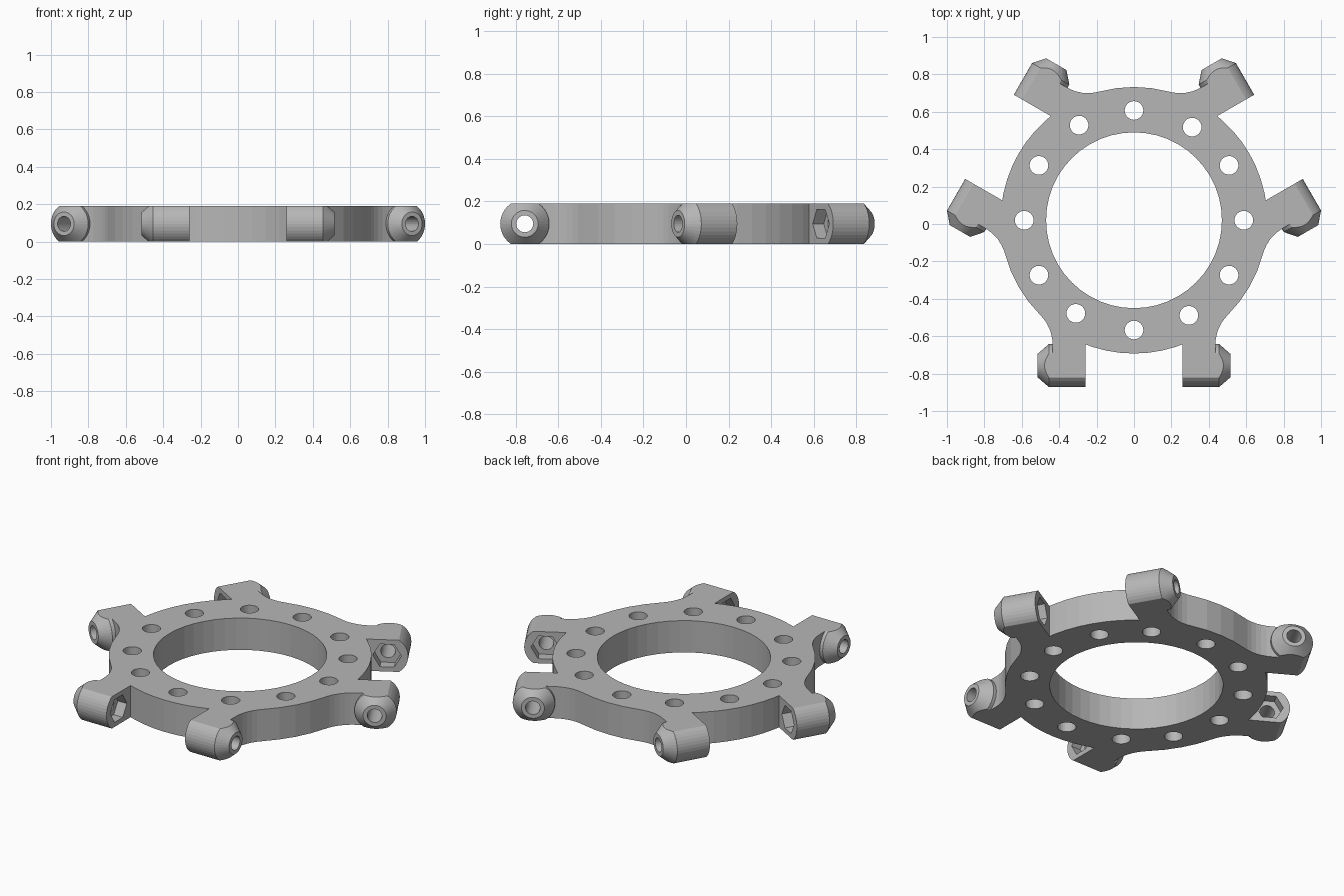
import bpy, bmesh
from math import sin, cos, pi, radians, sqrt
from mathutils import Matrix, Vector

cube = bpy.data.objects.get("Cube")
if cube:
    bpy.data.objects.remove(cube, do_unlink=True)

HEIGHT, MID = 0.19, 0.095
CENTRE = Matrix.Translation((0, 0.02, 0))
INNER, OUTER, HOLE_CIRCLE = 0.47, 0.7125, 0.587
NECK_IN, NECK_OUT, LUG_Y = 0.26, 0.435, -0.777

grey = bpy.data.materials.new("light grey")
grey.use_nodes = True
colour = (0.47, 0.47, 0.47, 1)
grey.diffuse_color = colour
grey.node_tree.nodes["Principled BSDF"].inputs["Base Color"].default_value = colour


def finish(bm, name, matrix):
    bmesh.ops.transform(bm, matrix=CENTRE @ matrix, verts=bm.verts)
    bmesh.ops.recalc_face_normals(bm, faces=bm.faces)
    mesh = bpy.data.meshes.new(name)
    bm.to_mesh(mesh)
    bm.free()
    mesh.materials.append(grey)
    obj = bpy.data.objects.new(name, mesh)
    bpy.context.collection.objects.link(obj)
    return obj


def turned(name, profile, sides, matrix, trim=False):
    """Solid turned around the x axis from (x, radius) pairs."""
    bm = bmesh.new()
    rings = [[bm.verts.new((x, r * cos(2 * pi * i / sides), r * sin(2 * pi * i / sides)))
              for i in range(sides)] for x, r in profile]
    for a, b in zip(rings, rings[1:]):
        for i in range(sides):
            j = (i + 1) % sides
            bm.faces.new((a[i], a[j], b[j], b[i]))
    bm.faces.new(rings[0])
    bm.faces.new(rings[-1])
    if trim:  # flatten the top and bottom level with the ring
        for side in (1, -1):
            cut = bmesh.ops.bisect_plane(
                bm, geom=bm.verts[:] + bm.edges[:] + bm.faces[:], clear_outer=True,
                plane_co=(0, 0, side * MID), plane_no=(0, 0, side))["geom_cut"]
            edges = [e for e in cut if isinstance(e, bmesh.types.BMEdge)]
            bmesh.ops.holes_fill(bm, edges=edges, sides=0)
    return finish(bm, name, matrix)


def combine(body, tool, operation):
    mod = body.modifiers.new(operation.lower(), "BOOLEAN")
    mod.operation, mod.solver, mod.object = operation, "EXACT", tool
    bpy.context.view_layer.objects.active = body
    bpy.ops.object.modifier_apply(modifier=mod.name)
    bpy.data.objects.remove(tool, do_unlink=True)


def arc(start, end, steps):
    angles = [radians(start + (end - start) * i / steps) for i in range(steps + 1)]
    return [Vector((OUTER * cos(a), OUTER * sin(a), 0)) for a in angles]


# Outline of half a third: rim, square neck, fillet back into the rim
shoulder = Vector((NECK_IN, -sqrt(OUTER ** 2 - NECK_IN ** 2), 0))
half = [p for p in arc(-90, -66, 4) if p.x < NECK_IN - 0.01]
half += [shoulder, Vector((NECK_IN, LUG_Y, 0)), Vector((NECK_OUT, LUG_Y, 0))]
rim = arc(-45, -30, 2)
start, control = Vector((NECK_OUT, -0.67, 0)), Vector((NECK_OUT, -0.573, 0))
for i in range(6):
    t = i / 6
    half.append(start * (1 - t) ** 2 + control * 2 * t * (1 - t) + rim[0] * t * t)
half += rim
mirrored = [Vector((-p.x, p.y, 0)) for p in reversed(half[1:])]
third = mirrored + half[:-1]

# Flat ring with six necks
bm = bmesh.new()
outline = []
for k in range(3):
    turn = Matrix.Rotation(k * 2 * pi / 3, 4, "Z")
    outline += [bm.verts.new(turn @ p) for p in third]
base = bm.faces.new(outline)
top = bmesh.ops.extrude_face_region(bm, geom=[base])["geom"]
bmesh.ops.translate(bm, vec=(0, 0, HEIGHT),
                    verts=[v for v in top if isinstance(v, bmesh.types.BMVert)])
ring = finish(bm, "mounting_ring", Matrix.Identity(4))

# Barrel lugs with chamfered ends, in mirrored pairs around the ring
places = [Matrix.Rotation(k * 2 * pi / 3, 4, "Z") @ Matrix.Diagonal((s, 1, 1, 1))
          @ Matrix.Translation((0, LUG_Y, MID)) for k in range(3) for s in (1, -1)]
for place in places:
    combine(ring, turned("lug", [(NECK_IN, 0.115), (0.455, 0.115), (0.515, 0.063)],
                         40, place, trim=True), "UNION")

# Bolt bores and hexagonal nut pockets
for place in places:
    combine(ring, turned("bore_cutter", [(0.2, 0.04), (0.6, 0.04)], 24, place), "DIFFERENCE")
    combine(ring, turned("nut_cutter", [(0.2, 0.078), (0.32, 0.078)], 6, place), "DIFFERENCE")

# Central opening and the circle of screw holes
upright = Matrix.Rotation(-pi / 2, 4, "Y")
through = (-0.1, HEIGHT + 0.1)
combine(ring, turned("opening_cutter", [(z, INNER) for z in through], 48, upright), "DIFFERENCE")
for k in range(12):
    angle = radians(30 * k - (2 if k in (2, 8) else 0))
    spot = Matrix.Translation((HOLE_CIRCLE * cos(angle), HOLE_CIRCLE * sin(angle), 0))
    combine(ring, turned("hole_cutter", [(z, 0.05) for z in through], 24, spot @ upright),
            "DIFFERENCE")
